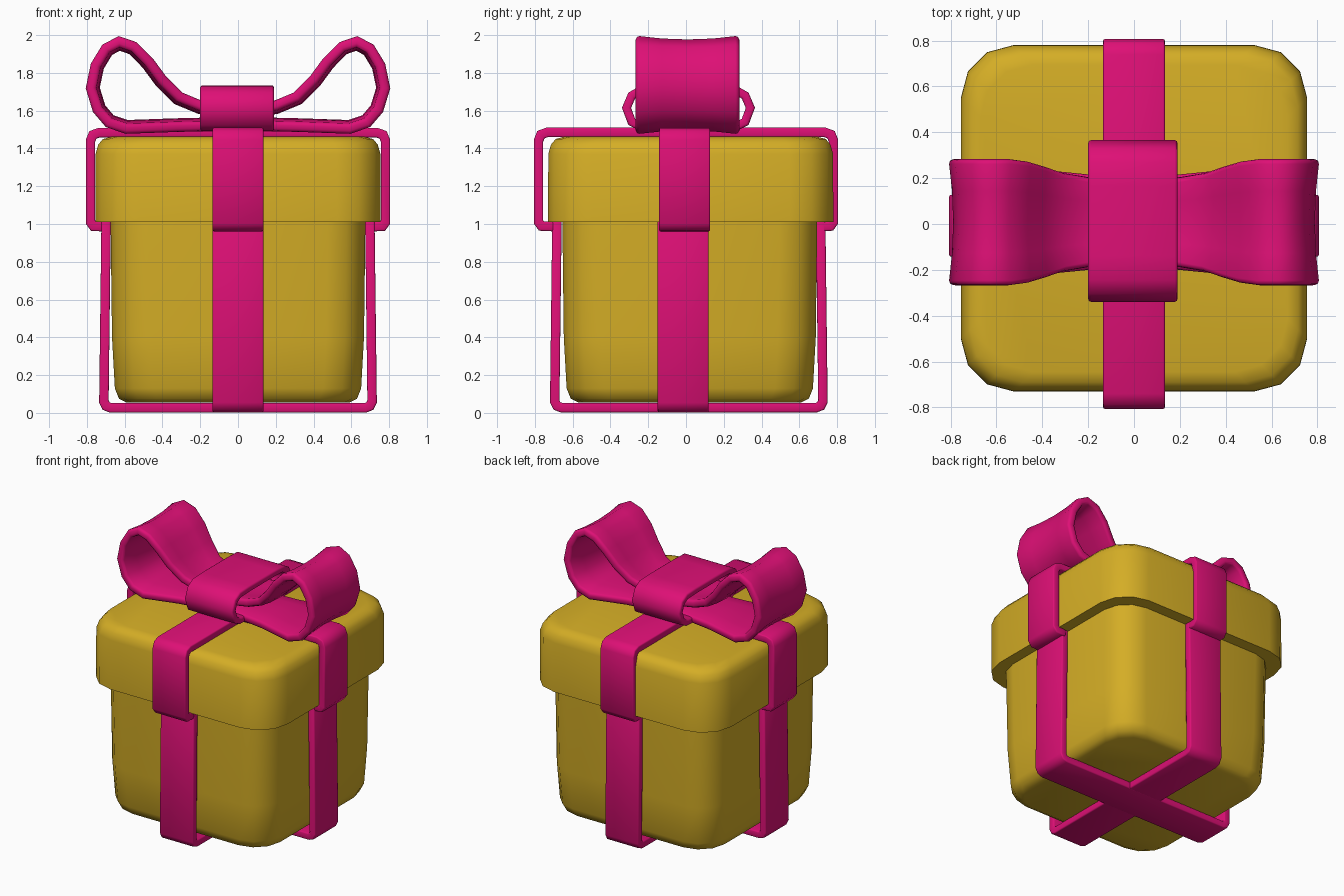
import bpy, bmesh, math

if "Cube" in bpy.data.objects:
    bpy.data.objects.remove(bpy.data.objects["Cube"], do_unlink=True)


def material(name, colour):
    mat = bpy.data.materials.new(name)
    mat.use_nodes = True
    mat.diffuse_color = colour
    bsdf = next(n for n in mat.node_tree.nodes if n.type == 'BSDF_PRINCIPLED')
    bsdf.inputs["Base Color"].default_value = colour
    return mat


GOLD = material("gold_paper", (0.66, 0.42, 0.019, 1))
PINK = material("pink_ribbon", (0.73, 0.005, 0.18, 1))


def finish(name, bm, mat, thickness=0, bevel=0):
    """Turn a bmesh into a smooth-shaded object, with optional thickness and soft edges."""
    bmesh.ops.recalc_face_normals(bm, faces=bm.faces)
    mesh = bpy.data.meshes.new(name)
    bm.to_mesh(mesh)
    bm.free()
    mesh.materials.append(mat)
    obj = bpy.data.objects.new(name, mesh)
    bpy.context.collection.objects.link(obj)
    bpy.ops.object.select_all(action='DESELECT')
    obj.select_set(True)
    bpy.context.view_layer.objects.active = obj
    if thickness:
        solid = obj.modifiers.new("Thickness", 'SOLIDIFY')
        solid.thickness, solid.offset, solid.use_even_offset = thickness, 0, True
        soft = obj.modifiers.new("Soft edges", 'BEVEL')
        soft.width, soft.segments = bevel, 2
        soft.limit_method, soft.angle_limit = 'ANGLE', math.radians(65)
        for mod in ("Thickness", "Soft edges"):
            bpy.ops.object.modifier_apply(modifier=mod)
    bpy.ops.object.shade_smooth_by_angle(angle=math.radians(50))
    return obj


def rounded_block(name, levels, radius, centre_y, steps=3):
    """Loft rounded squares through (height, half width) levels and cap both ends."""
    bm = bmesh.new()
    rings = []
    for z, half in levels:
        ring = []
        for quarter in range(4):
            sx, sy = ((1, 1), (-1, 1), (-1, -1), (1, -1))[quarter]
            for i in range(steps + 1):
                a = math.pi / 2 * (quarter + i / steps)
                ring.append(bm.verts.new((sx * (half - radius) + radius * math.cos(a),
                                          sy * (half - radius) + radius * math.sin(a) + centre_y, z)))
        rings.append(ring)
    n = len(rings[0])
    for low, high in zip(rings, rings[1:]):
        for i in range(n):
            j = (i + 1) % n
            bm.faces.new((low[i], low[j], high[j], high[i]))
    bm.faces.new(rings[0][::-1])
    bm.faces.new(rings[-1])
    return finish(name, bm, GOLD)


def band(name, path, width, along='X', closed=False, thickness=0.05, bevel=0.008,
         dip=0, shift=0):
    """Sweep a ribbon along a path of (distance, height); width(u) gives its half width."""
    bm = bmesh.new()
    rows, n = [], len(path)
    across = (-1, -0.5, 0, 0.5, 1) if dip else (-1, 1)
    for i, (u, z) in enumerate(path):
        before = path[(i - 1) % n if closed else max(i - 1, 0)]
        after = path[(i + 1) % n if closed else min(i + 1, n - 1)]
        tu, tz = after[0] - before[0], after[1] - before[1]
        size = math.hypot(tu, tz)
        row = []
        for f in across:
            sag = dip * (1 - f * f)
            pu, pz = u + sag * tz / size, z - sag * tu / size
            w = f * width(u) + shift
            row.append(bm.verts.new((pu, w, pz) if along == 'X' else (w, pu, pz)))
        rows.append(row)
    for i in range(n if closed else n - 1):
        a, b = rows[i], rows[(i + 1) % n]
        for k in range(len(across) - 1):
            bm.faces.new((a[k], a[k + 1], b[k + 1], b[k]))
    return finish(name, bm, PINK, thickness, bevel)


def mirrored(half, centre=0):
    """Complete a symmetric path from its +u half."""
    return [(centre + u, z) for u, z in half] + [(centre - u, z) for u, z in reversed(half)]


# Box and lid
rounded_block("box", [(0.055, 0.59), (0.075, 0.63), (0.13, 0.652), (0.4, 0.667), (1.05, 0.675)],
              0.2, 0.02)
rounded_block("lid", [(1.01, 0.755), (1.37, 0.754), (1.42, 0.74), (1.45, 0.715), (1.462, 0.67)],
              0.23, 0.025)

# Ribbons round the box and over the lid, in both directions
box_half = [(0.698, 1.03), (0.71, 0.06), (0.698, 0.036), (0.675, 0.027)]
lid_half = [(0.7, 0.985), (0.765, 0.988), (0.781, 1.01), (0.781, 1.44), (0.768, 1.472), (0.735, 1.484)]
for along, label, centre, shift in (('X', "side", 0, -0.015), ('Y', "front_back", 0.015, 0)):
    lift = 0.001 if along == 'Y' else 0
    for part, half, c, s in (("box", box_half, centre, shift), ("lid", lid_half, 0, shift / 2)):
        band(f"{part}_ribbon_{label}", mirrored([(u, z + lift) for u, z in half], c),
             lambda u: 0.135, along, shift=s)

# Bow: one closed ribbon forming both loops
right_loop = [(0.08, 1.61), (0.2, 1.63), (0.31, 1.675), (0.4, 1.765), (0.47, 1.86), (0.55, 1.94),
              (0.63, 1.967), (0.7, 1.93), (0.755, 1.84), (0.78, 1.72), (0.745, 1.605),
              (0.685, 1.535), (0.59, 1.503), (0.33, 1.512), (0.08, 1.518)]
left_loop = [(-u, z) for u, z in reversed(right_loop)]


def bow_width(u):
    t = min(max((abs(u) - 0.2) / 0.35, 0), 1)
    return 0.195 + 0.08 * t * t * (3 - 2 * t)


band("bow", right_loop + left_loop, bow_width, closed=True, thickness=0.055, bevel=0.018,
     dip=0.02, shift=0.008)

# Knot: a flattened loop around the middle of the bow
knot_half = [(0.15, 1.712), (0.25, 1.708), (0.3, 1.68), (0.328, 1.615), (0.3, 1.54),
             (0.25, 1.515), (0.15, 1.512)]
band("bow_knot", mirrored(knot_half, 0.013), lambda u: 0.195, 'Y', closed=True,
     thickness=0.045, bevel=0.012, shift=-0.005)
